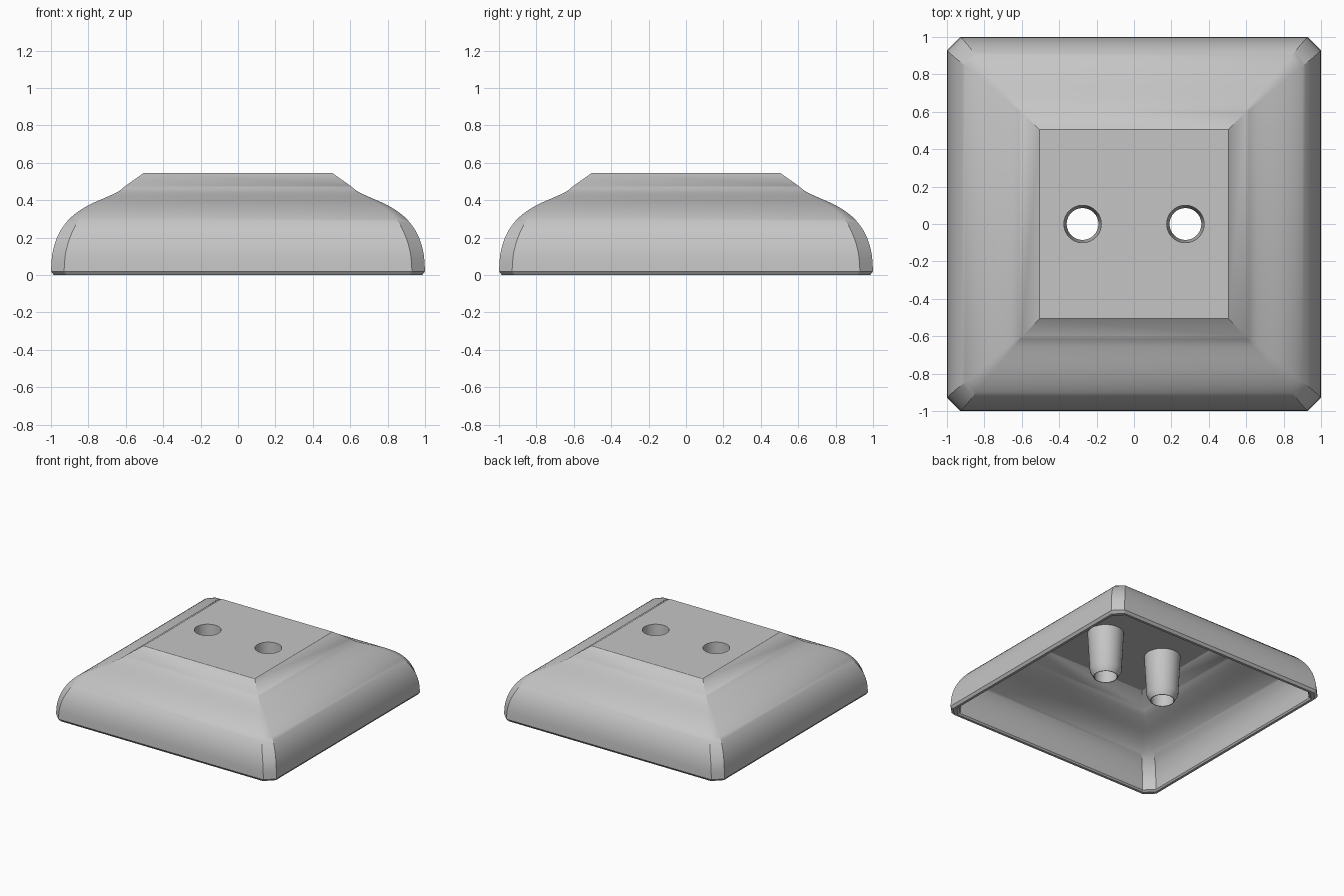
import bpy, bmesh, math
from mathutils import Vector

cube = bpy.data.objects.get("Cube")
if cube:
    bpy.data.objects.remove(cube, do_unlink=True)

grey = bpy.data.materials.new("light grey")
grey.use_nodes = True
grey.diffuse_color = (0.56, 0.56, 0.56, 1)
grey.node_tree.nodes["Principled BSDF"].inputs["Base Color"].default_value = grey.diffuse_color

HOLE_X = 0.275     # distance of each screw post from the middle
SIDES = 48
TOP_R, ROOT_R = 0.1, 0.135


def smooth_curve(pts, steps=3):
    """Catmull-Rom curve through the points."""
    p = [Vector(q) for q in pts]
    p = [2 * p[0] - p[1]] + p + [2 * p[-1] - p[-2]]
    out = []
    for a, b, c, d in zip(p, p[1:], p[2:], p[3:]):
        for i in range(steps):
            t = i / steps
            out.append(0.5 * (2 * b + (c - a) * t + (2 * a - 5 * b + 4 * c - d) * t * t
                              + (3 * b - a - 3 * c + d) * t ** 3))
    return out + [p[-2]]


def square_ring(bm, half, z, cut):
    """Square with its corners cut off."""
    k = half - cut
    pts = [(half, -k), (half, k), (k, half), (-k, half),
           (-half, k), (-half, -k), (-k, -half), (k, -half)]
    return [bm.verts.new((x, y, z)) for x, y in pts]


def round_ring(bm, x, r, z):
    return [bm.verts.new((x + r * math.cos(a), r * math.sin(a), z))
            for a in (2 * math.pi * i / SIDES for i in range(SIDES))]


def bridge(bm, rings):
    for a, b in zip(rings, rings[1:]):
        for i in range(len(a)):
            j = (i + 1) % len(a)
            bm.faces.new((a[i], a[j], b[j], b[i]))


def fill_with_holes(bm, half, z, r):
    """Flat square panel pierced by the two post openings."""
    loops = [[bm.verts.new((x, y, z)) for x, y in
              ((half, -half), (half, half), (-half, half), (-half, -half))]]
    loops += [round_ring(bm, x, r, z) for x in (-HOLE_X, HOLE_X)]
    edges = [bm.edges.new((l[i - 1], l[i])) for l in loops for i in range(len(l))]
    bmesh.ops.triangle_fill(bm, edges=edges, use_beauty=True, normal=(0, 0, 1))


def finish(bm, name):
    bmesh.ops.remove_doubles(bm, verts=bm.verts, dist=0.0005)
    bmesh.ops.recalc_face_normals(bm, faces=bm.faces)
    mesh = bpy.data.meshes.new(name)
    bm.to_mesh(mesh)
    bm.free()
    mesh.materials.append(grey)
    obj = bpy.data.objects.new(name, mesh)
    bpy.context.collection.objects.link(obj)
    bpy.ops.object.select_all(action='DESELECT')
    obj.select_set(True)
    bpy.context.view_layer.objects.active = obj
    bpy.ops.object.shade_smooth_by_angle(angle=math.radians(30))
    return obj


def corner_cut(z, z_end):
    """Corner cut that fades out towards the kink below the top."""
    t = max(0.0, (z - 0.18) / (z_end - 0.18))
    return 0.07 * max(0.0, 1 - t ** 1.8)


# Hollow shell: outer wall, rim, inner wall, top panel and ceiling
outer = smooth_curve([(1, 0.02), (0.993, 0.11), (0.972, 0.19), (0.935, 0.26), (0.88, 0.32),
                      (0.80, 0.373), (0.70, 0.418), (0.64, 0.447), (0.60, 0.478)])
inner = smooth_curve([(0.955, 0.012), (0.948, 0.1), (0.928, 0.17), (0.898, 0.227),
                      (0.85, 0.28), (0.78, 0.328), (0.68, 0.373), (0.615, 0.406), (0.575, 0.435)])
bm = bmesh.new()
rings = [square_ring(bm, 0.505, 0.545, 0)]
rings += [square_ring(bm, h, z, corner_cut(z, 0.478)) for h, z in reversed(outer)]
rings += [square_ring(bm, 0.985, 0, 0.068), square_ring(bm, 0.965, 0, 0.066)]
rings += [square_ring(bm, h, z, corner_cut(z, 0.435)) for h, z in inner]
rings += [square_ring(bm, 0.475, 0.5, 0)]
# Collapsed corners are dropped when the doubled points merge
bridge(bm, rings)
fill_with_holes(bm, 0.505, 0.545, TOP_R)
fill_with_holes(bm, 0.475, 0.5, ROOT_R)
finish(bm, "shell")

# Tapered hollow screw posts
for name, x in (("left_post", HOLE_X), ("right_post", -HOLE_X)):
    bm = bmesh.new()
    profile = [(TOP_R, 0.545), (0.085, 0.13), (0.09, 0.13), (0.118, 0.18), (ROOT_R, 0.5)]
    bridge(bm, [round_ring(bm, x, r, z) for r, z in profile])
    finish(bm, name)
